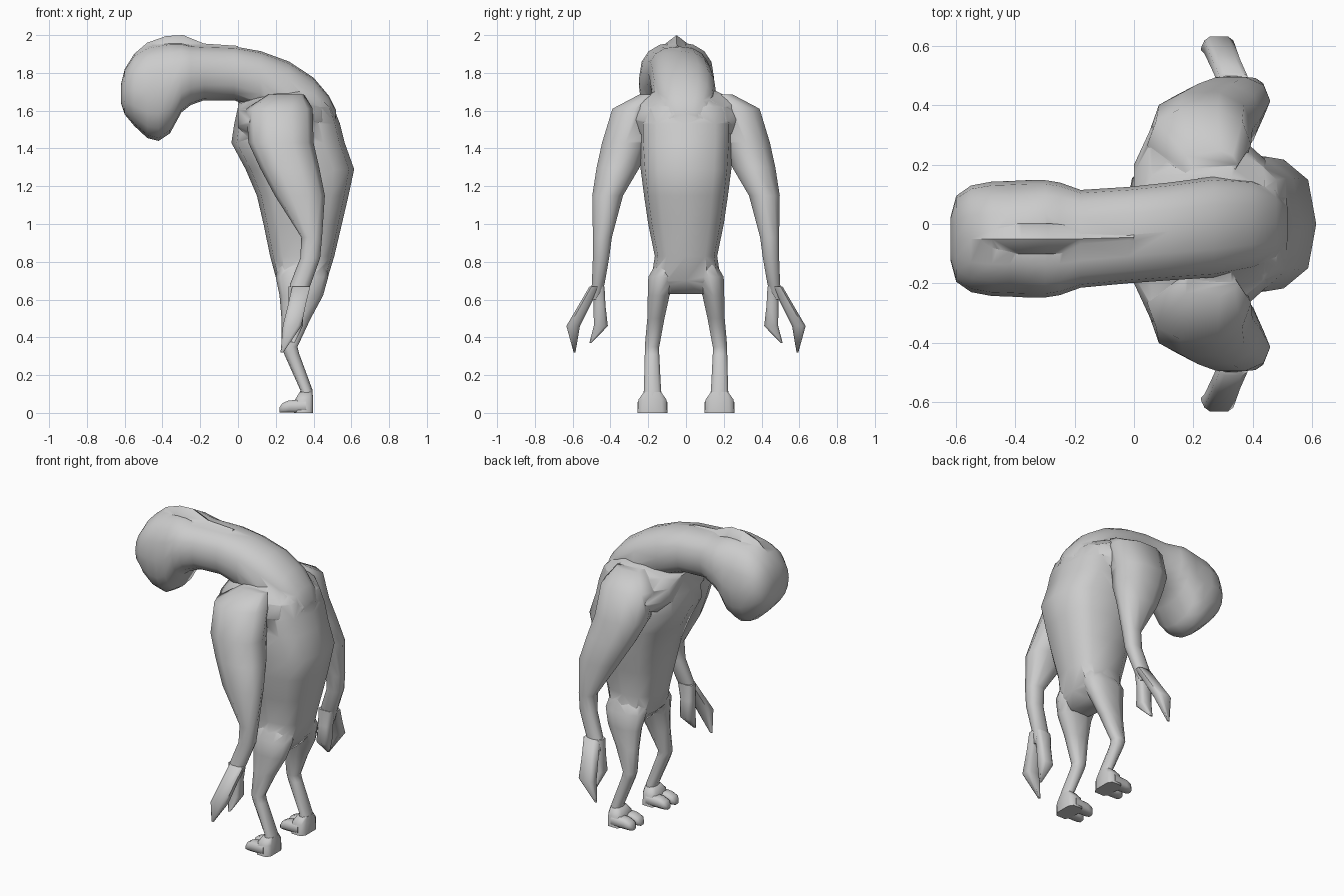
import bpy, bmesh, math

grey = bpy.data.materials.new("plain grey")
grey.diffuse_color = (0.6, 0.6, 0.6, 1)


def sgnpow(c, e):
    return math.copysign(abs(c) ** (2 / e), c)


def smooth(ob, degrees):
    bpy.ops.object.select_all(action="DESELECT")
    ob.select_set(True)
    bpy.context.view_layer.objects.active = ob
    bpy.ops.object.shade_smooth_by_angle(angle=math.radians(degrees))


def loft(name, rings, along="z", sides=12, power=2.0, mirror=False, turn=0.0, angle=60):
    """Skin rounded sections. along z: (z, x0, x1, y0, y1); along x: (x, z0, z1, y0, y1)."""
    bm = bmesh.new()
    loops = []
    for p, a0, a1, b0, b1 in rings:
        loop = []
        for i in range(sides):
            t = 2 * math.pi * i / sides + turn
            a = (a0 + a1) / 2 + (a1 - a0) / 2 * sgnpow(math.cos(t), power)
            b = (b0 + b1) / 2 + (b1 - b0) / 2 * sgnpow(math.sin(t), power)
            loop.append(bm.verts.new((a, b, p) if along == "z" else (p, b, a)))
        loops.append(loop)
    for l0, l1 in zip(loops, loops[1:]):
        for i in range(sides):
            j = (i + 1) % sides
            bm.faces.new((l0[i], l0[j], l1[j], l1[i]))
    bm.faces.new(loops[0])
    bm.faces.new(loops[-1])
    if mirror:
        geo = bmesh.ops.duplicate(bm, geom=bm.verts[:] + bm.edges[:] + bm.faces[:])["geom"]
        for v in geo:
            if isinstance(v, bmesh.types.BMVert):
                v.co.y = -v.co.y
    bmesh.ops.recalc_face_normals(bm, faces=bm.faces[:])
    mesh = bpy.data.meshes.new(name)
    bm.to_mesh(mesh)
    bm.free()
    mesh.materials.append(grey)
    ob = bpy.data.objects.new(name, mesh)
    bpy.context.collection.objects.link(ob)
    smooth(ob, angle)
    return ob


def weld(base, parts):
    """Merge overlapping solids into one skin."""
    for part in parts:
        mod = base.modifiers.new("weld", "BOOLEAN")
        mod.operation = "UNION"
        mod.solver = "EXACT"
        mod.object = part
        bpy.context.view_layer.objects.active = base
        bpy.ops.object.modifier_apply(modifier=mod.name)
        bpy.data.objects.remove(part)
    smooth(base, 60)


# Torso: narrow hips, deep hunched back
body = loft("body", [
    (0.63, 0.27, 0.42, -0.12, 0.12), (0.70, 0.205, 0.47, -0.185, 0.185),
    (0.83, 0.17, 0.51, -0.165, 0.165), (1.00, 0.135, 0.55, -0.20, 0.20),
    (1.15, 0.10, 0.585, -0.222, 0.222), (1.29, 0.04, 0.615, -0.24, 0.24),
    (1.43, -0.035, 0.565, -0.25, 0.25), (1.53, -0.02, 0.54, -0.25, 0.25),
    (1.62, 0.00, 0.505, -0.24, 0.24), (1.67, 0.08, 0.45, -0.18, 0.18),
], power=2.9)

# Sloping shoulder mass between the neck and the arms
yoke = loft("shoulder_yoke", [
    (0.0, 1.48, 1.645, -0.20, 0.20), (0.06, 1.42, 1.67, -0.33, 0.33),
    (0.20, 1.40, 1.715, -0.34, 0.34), (0.33, 1.40, 1.725, -0.32, 0.32),
    (0.44, 1.40, 1.69, -0.22, 0.22), (0.515, 1.45, 1.60, -0.10, 0.10),
], along="x", sides=12, power=2.0)

# Neck and drooping head, slightly off to one side
c = -0.05
head = [(-0.62, 1.64, 1.74, 0.07), (-0.60, 1.58, 1.82, 0.145), (-0.55, 1.52, 1.90, 0.18),
        (-0.48, 1.455, 1.945, 0.193), (-0.42, 1.44, 1.958, 0.195), (-0.36, 1.48, 1.965, 0.198),
        (-0.30, 1.59, 1.962, 0.198), (-0.25, 1.63, 1.95, 0.19), (-0.18, 1.655, 1.945, 0.165)]
neck = [(-0.02, 1.655, 1.94, -0.20, 0.125), (0.12, 1.60, 1.915, -0.19, 0.14),
        (0.27, 1.52, 1.86, -0.18, 0.16), (0.40, 1.48, 1.775, -0.155, 0.15),
        (0.48, 1.48, 1.68, -0.12, 0.12), (0.52, 1.50, 1.60, -0.06, 0.06)]
skull = loft("head_and_neck", [(x, a, b, c - w, c + w) for x, a, b, w in head] + neck,
             along="x", sides=16, power=2.35)

# Raised ridge over the crown
ridge = loft("crown_ridge", [
    (-0.55, 1.84, 1.90, -0.06, -0.04), (-0.48, 1.84, 1.96, -0.10, 0.0),
    (-0.38, 1.84, 1.995, -0.11, 0.01), (-0.29, 1.84, 2.0, -0.11, 0.01),
    (-0.18, 1.83, 1.955, -0.10, 0.0), (0.0, 1.83, 1.943, -0.09, 0.0),
], along="x", sides=6)

# Long hanging arms
arms = loft("arms", [
    (1.685, 0.16, 0.35, 0.15, 0.25), (1.61, 0.045, 0.395, 0.14, 0.395),
    (1.43, 0.055, 0.40, 0.19, 0.45), (1.30, 0.115, 0.43, 0.24, 0.478),
    (1.15, 0.195, 0.46, 0.33, 0.50), (0.93, 0.335, 0.445, 0.39, 0.495),
    (0.82, 0.33, 0.435, 0.405, 0.495), (0.68, 0.275, 0.385, 0.43, 0.50),
    (0.60, 0.275, 0.355, 0.455, 0.51),
], sides=10, power=2.3, mirror=True)

# Bent legs down to the ankles
legs = loft("legs", [
    (0.86, 0.23, 0.45, 0.05, 0.12), (0.72, 0.20, 0.478, 0.04, 0.203),
    (0.62, 0.22, 0.45, 0.085, 0.205), (0.50, 0.23, 0.385, 0.112, 0.207),
    (0.35, 0.232, 0.315, 0.14, 0.22), (0.31, 0.245, 0.325, 0.14, 0.22),
    (0.12, 0.33, 0.395, 0.13, 0.225), (0.05, 0.32, 0.397, 0.12, 0.235),
], sides=10, power=2.3, mirror=True)

weld(body, [yoke, skull, ridge, arms, legs])

# Two claws per hand
q = math.pi / 4
loft("outer_claws", [
    (0.67, 0.285, 0.385, 0.455, 0.512), (0.57, 0.262, 0.36, 0.505, 0.57),
    (0.46, 0.235, 0.338, 0.56, 0.635), (0.32, 0.225, 0.24, 0.585, 0.595),
], sides=8, power=3.5, turn=q / 2, mirror=True)
loft("inner_claws", [
    (0.67, 0.265, 0.37, 0.43, 0.49), (0.57, 0.265, 0.35, 0.425, 0.49),
    (0.46, 0.26, 0.345, 0.412, 0.49), (0.37, 0.285, 0.30, 0.50, 0.512),
], sides=8, power=3.5, turn=q / 2, mirror=True)

# Feet: a heel block and two blunt toes
loft("heels", [
    (0.0, 0.295, 0.40, 0.095, 0.26), (0.07, 0.30, 0.40, 0.10, 0.255),
    (0.11, 0.325, 0.395, 0.13, 0.225),
], sides=8, power=4, turn=q / 2, mirror=True)
for name, y0, y1 in (("inner_toes", 0.095, 0.177), ("outer_toes", 0.178, 0.26)):
    loft(name, [
        (0.22, 0.0, 0.03, y0 + 0.02, y1 - 0.02), (0.235, 0.0, 0.053, y0 + 0.005, y1 - 0.005),
        (0.27, 0.0, 0.068, y0, y1), (0.36, 0.0, 0.072, y0, y1),
    ], along="x", sides=8, power=3, turn=q / 2, mirror=True)
